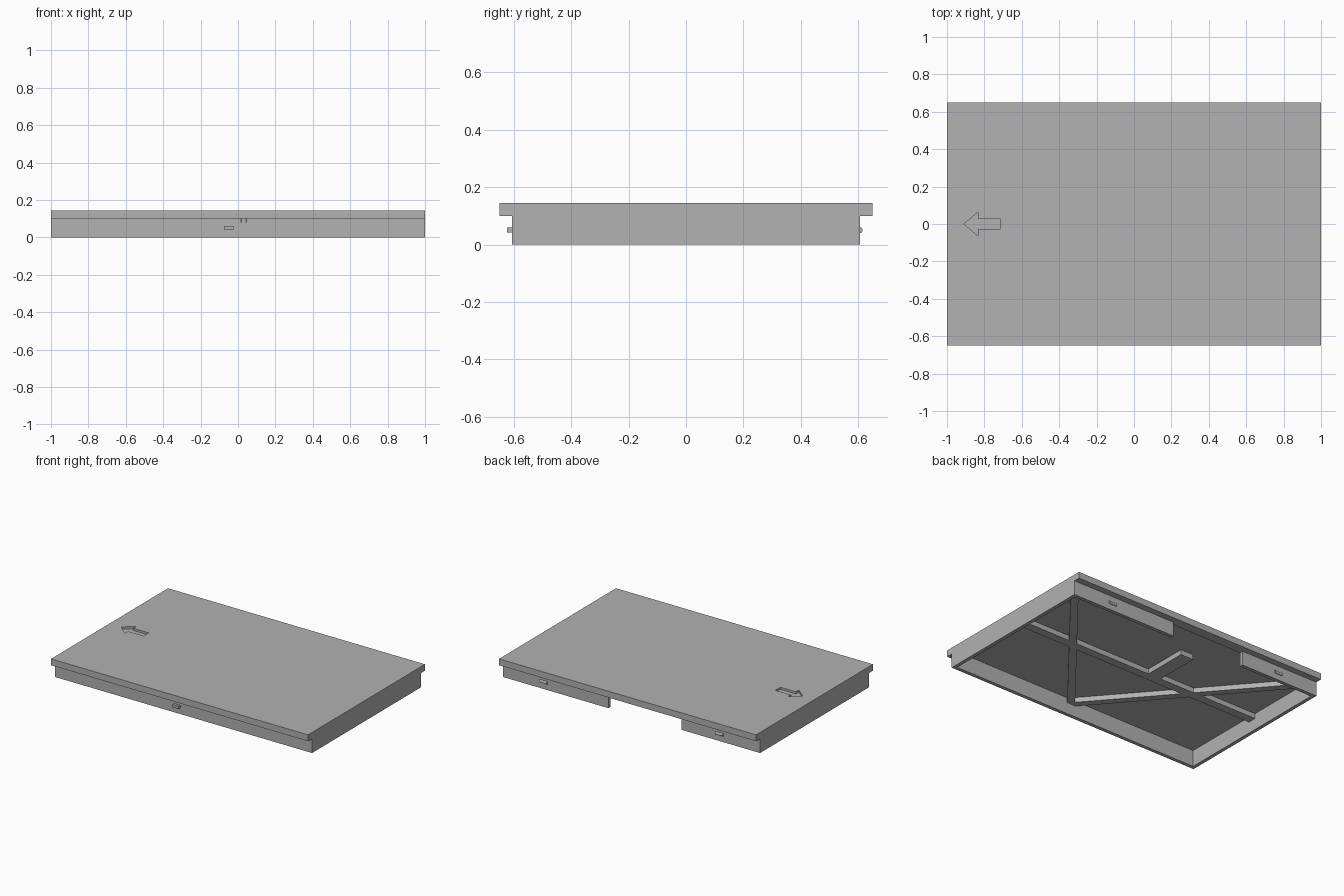
import bpy
import bmesh
import math
from mathutils import Vector, Matrix

cube = bpy.data.objects.get("Cube")
if cube:
    bpy.data.objects.remove(cube, do_unlink=True)

grey = bpy.data.materials.new("plain grey")
grey.use_nodes = True
COLOUR = (0.445, 0.445, 0.445, 1)
grey.diffuse_color = COLOUR
grey.node_tree.nodes["Principled BSDF"].inputs["Base Color"].default_value = COLOUR

HEIGHT, LIP_Z, CEILING, RIB_Z = 0.145, 0.10, 0.115, 0.08
PLATE_Y, SKIRT_Y, WALL = 0.65, 0.605, 0.025


def prism(name, points, direction):
    """Extrude a closed outline of 3D points along a direction."""
    bm = bmesh.new()
    face = bm.faces.new([bm.verts.new(p) for p in points])
    moved = bmesh.ops.extrude_face_region(bm, geom=[face])["geom"]
    bmesh.ops.translate(bm, vec=Vector(direction),
                        verts=[v for v in moved if isinstance(v, bmesh.types.BMVert)])
    bmesh.ops.recalc_face_normals(bm, faces=bm.faces)
    mesh = bpy.data.meshes.new(name)
    bm.to_mesh(mesh)
    bm.free()
    mesh.materials.append(grey)
    ob = bpy.data.objects.new(name, mesh)
    bpy.context.collection.objects.link(ob)
    return ob


def box(name, x, y, z):
    corners = [(x[0], y[0]), (x[1], y[0]), (x[1], y[1]), (x[0], y[1])]
    return prism(name, [(a, b, z[0]) for a, b in corners], (0, 0, z[1] - z[0]))


def rib(name, start, end, width):
    """Straight bar under the plate between two plan points."""
    a, b = Vector(start), Vector(end)
    side = (b - a).orthogonal().normalized() * width / 2
    outline = [a + side, b + side, b - side, a - side]
    return prism(name, [(p.x, p.y, RIB_Z) for p in outline], (0, 0, CEILING + 0.008 - RIB_Z))


def cut(target, cutter):
    mod = target.modifiers.new("cut", "BOOLEAN")
    mod.operation, mod.solver, mod.object = "DIFFERENCE", "EXACT", cutter
    bpy.context.view_layer.objects.active = target
    bpy.ops.object.modifier_apply(modifier=mod.name)
    bpy.data.objects.remove(cutter, do_unlink=True)


# Cover: T-shaped section run along x
half = [(SKIRT_Y, 0), (SKIRT_Y, LIP_Z), (PLATE_Y, LIP_Z), (PLATE_Y, HEIGHT)]
section = half + [(-y, z) for y, z in reversed(half)]
cover = prism("cover", [(-1, y, z) for y, z in section], (2, 0, 0))

# Hollow underside, opening in the back wall, engraved arrow
inner_x, inner_y = 1 - WALL, SKIRT_Y - WALL
cut(cover, box("hollow", (-inner_x, inner_x), (-inner_y, inner_y), (-0.1, CEILING)))
cut(cover, box("back_opening", (-0.39, 0.18), (inner_y - 0.02, PLATE_Y + 0.1), (-0.1, LIP_Z)))
arrow = [(-0.91, 0), (-0.835, -0.062), (-0.835, -0.028), (-0.715, -0.028),
         (-0.715, 0.028), (-0.835, 0.028), (-0.835, 0.062)]
cut(cover, prism("arrow", [(x, y, HEIGHT - 0.015) for x, y in arrow], (0, 0, 0.1)))

# Stiffening ribs
rib("long_rib", (-0.985, 0), (0.985, 0), 0.06)
for side, name in ((1, "left"), (-1, "right")):
    rib(name + "_diagonal_rib", (0.03 - side * 0.005, -0.59), (side * 0.98, 0.585), 0.05)
rib("short_rib", (-0.145, 0), (-0.145, 0.35), 0.1)

# Front catch and rounded back catches
box("front_catch", (-0.075, -0.025), (-SKIRT_Y - 0.018, -SKIRT_Y + 0.01), (0.042, 0.06))
for side, name in ((1, "left"), (-1, "right")):
    ring = [(side * 0.685 - 0.03, SKIRT_Y + 0.01 * math.cos(a), 0.05 + 0.01 * math.sin(a))
            for a in (math.tau * i / 16 for i in range(16))]
    prism(name + "_back_catch", ring, (0.06, 0, 0))
